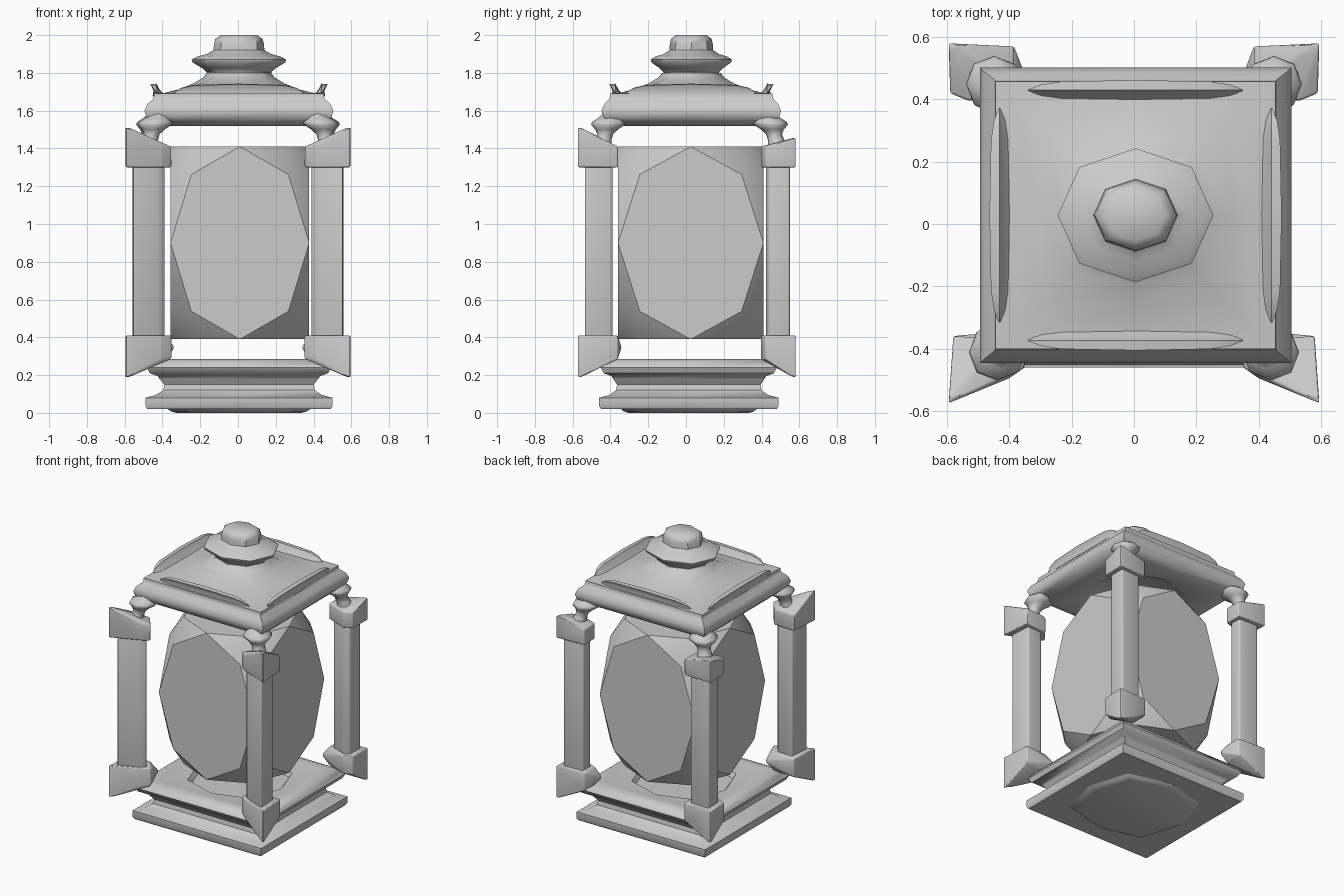
import bpy, bmesh, math
from mathutils import Vector

if "Cube" in bpy.data.objects:
    bpy.data.objects.remove(bpy.data.objects["Cube"])

CX, CY = 0.005, 0.02


def finish(name, bm, angle=40):
    bmesh.ops.recalc_face_normals(bm, faces=bm.faces)
    me = bpy.data.meshes.new(name)
    bm.to_mesh(me)
    bm.free()
    ob = bpy.data.objects.new(name, me)
    bpy.context.collection.objects.link(ob)
    bpy.ops.object.select_all(action='DESELECT')
    ob.select_set(True)
    bpy.context.view_layer.objects.active = ob
    bpy.ops.object.shade_smooth_by_angle(angle=math.radians(angle))
    return ob


def loft(name, rings, angle=40):
    """Skin a list of closed point rings and cap both ends."""
    bm = bmesh.new()
    vs = [[bm.verts.new(p) for p in r] for r in rings]
    n = len(rings[0])
    for a, b in zip(vs, vs[1:]):
        for i in range(n):
            j = (i + 1) % n
            bm.faces.new((a[i], a[j], b[j], b[i]))
    bm.faces.new(vs[0])
    bm.faces.new(vs[-1])
    return finish(name, bm, angle)


def ring(hx, hy, z, k=1.0, cx=CX, cy=CY):
    """Eight points: k=1 is a square, k=0.71 a regular octagon."""
    pts = [(1, 0), (k, k), (0, 1), (-k, k), (-1, 0), (-k, -k), (0, -1), (k, -k)]
    return [(cx + x * hx, cy + y * hy, z) for x, y in pts]


def hull(name, pts, angle=40, bevel=0):
    bm = bmesh.new()
    for p in pts:
        bm.verts.new(p)
    res = bmesh.ops.convex_hull(bm, input=bm.verts)
    junk = {g for g in res["geom_interior"] + res["geom_unused"]
            if isinstance(g, bmesh.types.BMVert)}
    bmesh.ops.delete(bm, geom=list(junk), context='VERTS')
    bmesh.ops.dissolve_limit(bm, angle_limit=0.02, verts=bm.verts, edges=bm.edges)
    if bevel:
        bmesh.ops.bevel(bm, geom=bm.edges[:], offset=bevel, segments=3, profile=.5,
                        affect='EDGES', clamp_overlap=True)
    return finish(name, bm, angle)


# Base: plate with concave neck and rounded rail, octagonal recess on top
base = [(.485, .465, .02, 1), (.495, .475, .035, 1), (.495, .475, .08, 1),
        (.44, .42, .095, 1), (.40, .385, .12, 1), (.395, .38, .15, 1),
        (.42, .40, .18, 1), (.43, .41, .195, 1), (.472, .45, .21, 1),
        (.487, .467, .24, 1), (.47, .45, .27, 1), (.43, .41, .285, 1),
        (.37, .36, .275, 1), (.32, .31, .27, .75), (.30, .29, .24, .75)]
loft("base", [ring(*r, cy=.015) for r in base])
loft("foot_pad", [ring(.33, .32, 0, .78, cy=.015), ring(.36, .345, .008, .78, cy=.015),
                  ring(.385, .365, .025, .78, cy=.015)])

# Lantern body: octagonal panels on six faces, corners cut away
body = []
hx, hy, zc, hz = .367, .385, .90, .51
for s in (-1, 1):
    for t in (-1, 1):
        body += [(s, t, 0), (s, 0, t), (0, s, t)]
        for u in (-1, 1):
            body += [(s, t * .7, u * .71), (t * .7, s, u * .71), (t * .7, u * .7, s)]
hull("lantern_body", [(.01 + x * hx, .025 + y * hy, zc + z * hz) for x, y, z in body], 25)

# Roof: rounded eave rail, stepped tray, concave slope
roof = [(.29, .27, 1.54, .75), (.31, .29, 1.525, .75), (.40, .40, 1.52, 1),
        (.46, .435, 1.535, 1), (.49, .465, 1.565, 1), (.50, .475, 1.60, 1),
        (.485, .46, 1.635, 1), (.455, .437, 1.66, 1), (.45, .43, 1.675, 1),
        (.45, .43, 1.69, 1), (.39, .375, 1.695, 1), (.31, .30, 1.715, .95),
        (.24, .225, 1.745, .82), (.19, .175, 1.775, .71), (.17, .155, 1.80, .71)]
loft("roof", [ring(*r, cy=.028) for r in roof])

# Octagonal cap and knob
cap = [(.17, 1.78), (.172, 1.805), (.195, 1.825), (.245, 1.855), (.25, 1.87),
       (.225, 1.885), (.17, 1.90), (.135, 1.92), (.132, 1.955), (.125, 1.98), (.095, 2.0)]
loft("cap_knob", [ring(r, r * .86, z, .72, cy=.028) for r, z in cap], 42)

# Curled crescent fins along the four eaves
section = [(-.035, 1.685), (.02, 1.67), (.015, 1.70), (.032, 1.735), (.0, 1.738), (-.015, 1.71)]
stations = [(-1, .05), (-.88, .55), (-.7, .85), (0, 1), (.7, .85), (.88, .55), (1, .05)]
for i, side in enumerate(("right", "back", "left", "front")):
    a = i * math.pi / 2
    out = Vector((math.cos(a), math.sin(a), 0))
    along = Vector((-out.y, out.x, 0))
    dist = .437 if i % 2 == 0 else .402
    rings = []
    for u, s in stations:
        c = Vector((CX, .028, 1.695)) + out * dist + along * u * .345
        rings.append([c + out * d * s + Vector((0, 0, (z - 1.69) * s)) for d, z in section])
    loft(side + "_eave_fin", rings, 50)

# Corner posts, brackets and turned necks leaning in under the eaves
front_plan = [(.595, -.575), (.58, -.36), (.35, -.46), (.40, -.495), (.42, -.37)]
back_plan = [(.595, .58), (.385, .57), (.59, .42), (.53, .395), (.385, .45)]
neck = [(.05, 1.37), (.05, 1.42), (.043, 1.445), (.042, 1.475), (.06, 1.50),
        (.09, 1.525), (.09, 1.54), (.065, 1.56), (.05, 1.58), (.045, 1.62)]
for sx, side in ((-1, "left"), (1, "right")):
    for end in ("front", "back"):
        fr = end == "front"
        tag = end + "_" + side
        plan = front_plan if fr else back_plan
        px, py, sc = (.463, -.455, .7) if fr else (.477, .48, .7)
        hull(tag + "_post", [(sx * (px + (x - px) * sc), py + (y - py) * sc, z)
                             for x, y in plan for z in (.31, 1.38)], 50, .012)
        top = 1.52 if fr else 1.46
        low, high = [], []
        for j, (x, y) in enumerate(plan):
            tip = j == 0
            low += [(sx * x, y, .18 if tip else .285), (sx * x, y, .41)]
            high += [(sx * x, y, 1.30), (sx * x, y, top if tip else 1.41)]
        # pointed inner bulge of the lower bracket
        low += [(sx * (plan[-1][0] - .05), plan[-1][1] + (.03 if fr else -.01), .345)]
        hull(tag + "_lower_bracket", low, 25, .008)
        hull(tag + "_upper_bracket", high, 25, .008)
        nx, ny = (.475, -.445) if fr else (.485, .485)
        rings = []
        for r, z in neck:
            lean = 1 - .14 * max(0, (z - 1.42) / .2)
            rings.append(ring(r, r, z, .72, sx * nx * lean, ny * lean))
        loft(tag + "_neck", rings, 60)
